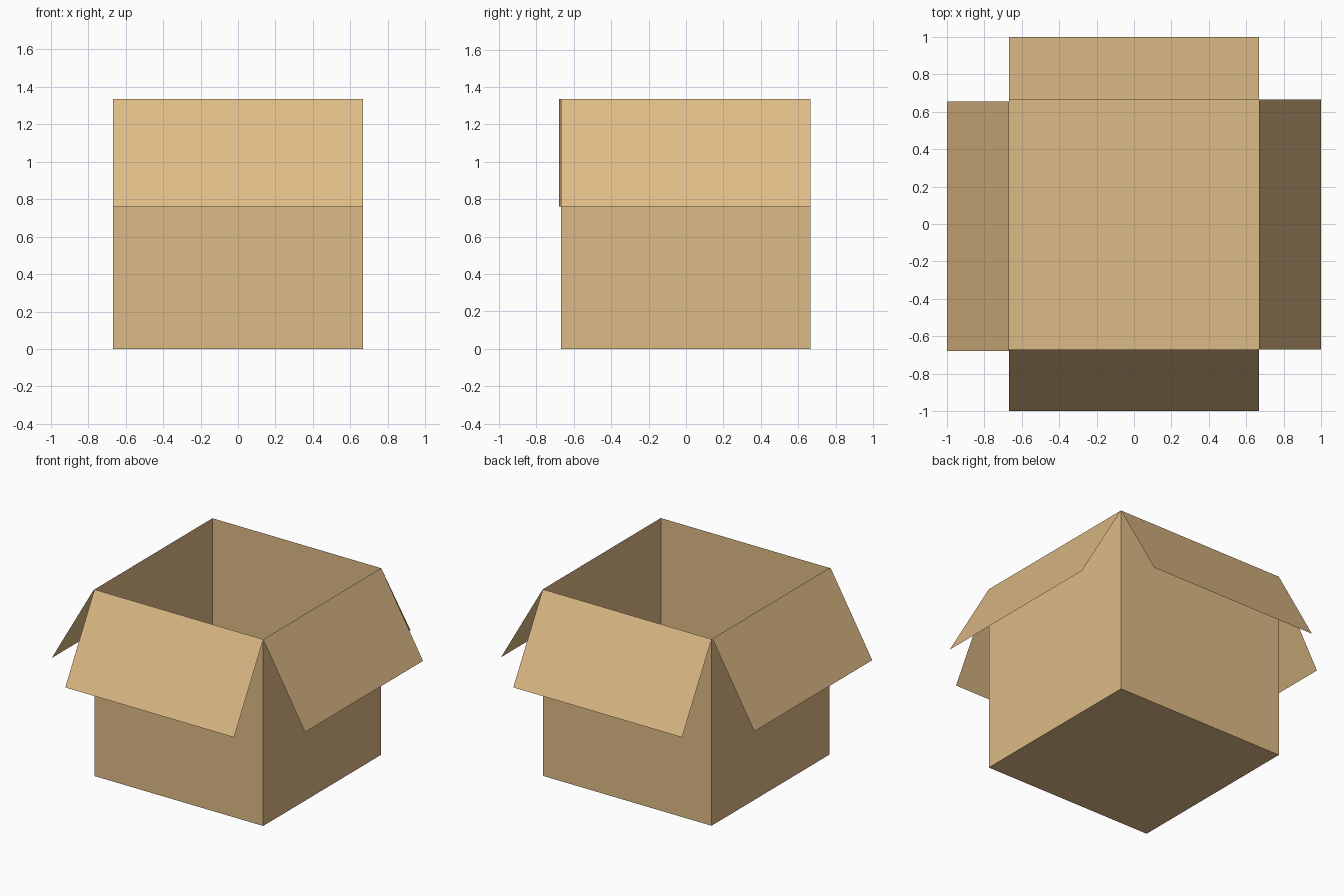
import bpy

if "Cube" in bpy.data.objects:
    bpy.data.objects.remove(bpy.data.objects["Cube"])

X, Y0, Y1 = 0.668, -0.669, 0.665   # box footprint
TOP, LOW = 1.335, 0.76             # rim height, lower edge of the flaps
OUT = 0.999                        # reach of the flaps
SLIP = 0.01                        # small sideways slip of the left flap

card = bpy.data.materials.new("cardboard")
card.diffuse_color = (0.73, 0.497, 0.238, 1)
card.use_nodes = True
card.node_tree.nodes["Principled BSDF"].inputs["Base Color"].default_value = card.diffuse_color


def sheet(name, verts, faces):
    mesh = bpy.data.meshes.new(name)
    mesh.from_pydata(verts, [], faces)
    mesh.materials.append(card)
    obj = bpy.data.objects.new(name, mesh)
    bpy.context.collection.objects.link(obj)
    return obj


# Open box: floor and four thin walls
corners = [(-X, Y0), (X, Y0), (X, Y1), (-X, Y1)]
verts = [(x, y, z) for z in (0, TOP) for x, y in corners]
walls = [(i, (i + 1) % 4, (i + 1) % 4 + 4, i + 4) for i in range(4)]
sheet("box_body", verts, [(3, 2, 1, 0)] + walls)

# Flaps folded outwards from the rim: hinge start, hinge end, outward offset
flaps = {
    "front_flap": ((-X, Y0), (X, Y0), (0, -OUT - Y0)),
    "right_flap": ((X, Y0), (X, Y1), (OUT - X, 0)),
    "back_flap": ((X, Y1), (-X, Y1), (0, OUT - Y1)),
    "left_flap": ((-X, Y1 - SLIP), (-X, Y0 - SLIP), (X - OUT, 0)),
}
for name, (a, b, d) in flaps.items():
    sheet(name, [(a[0] + d[0], a[1] + d[1], LOW), (b[0] + d[0], b[1] + d[1], LOW),
                 (*b, TOP), (*a, TOP)], [(0, 1, 2, 3)])
